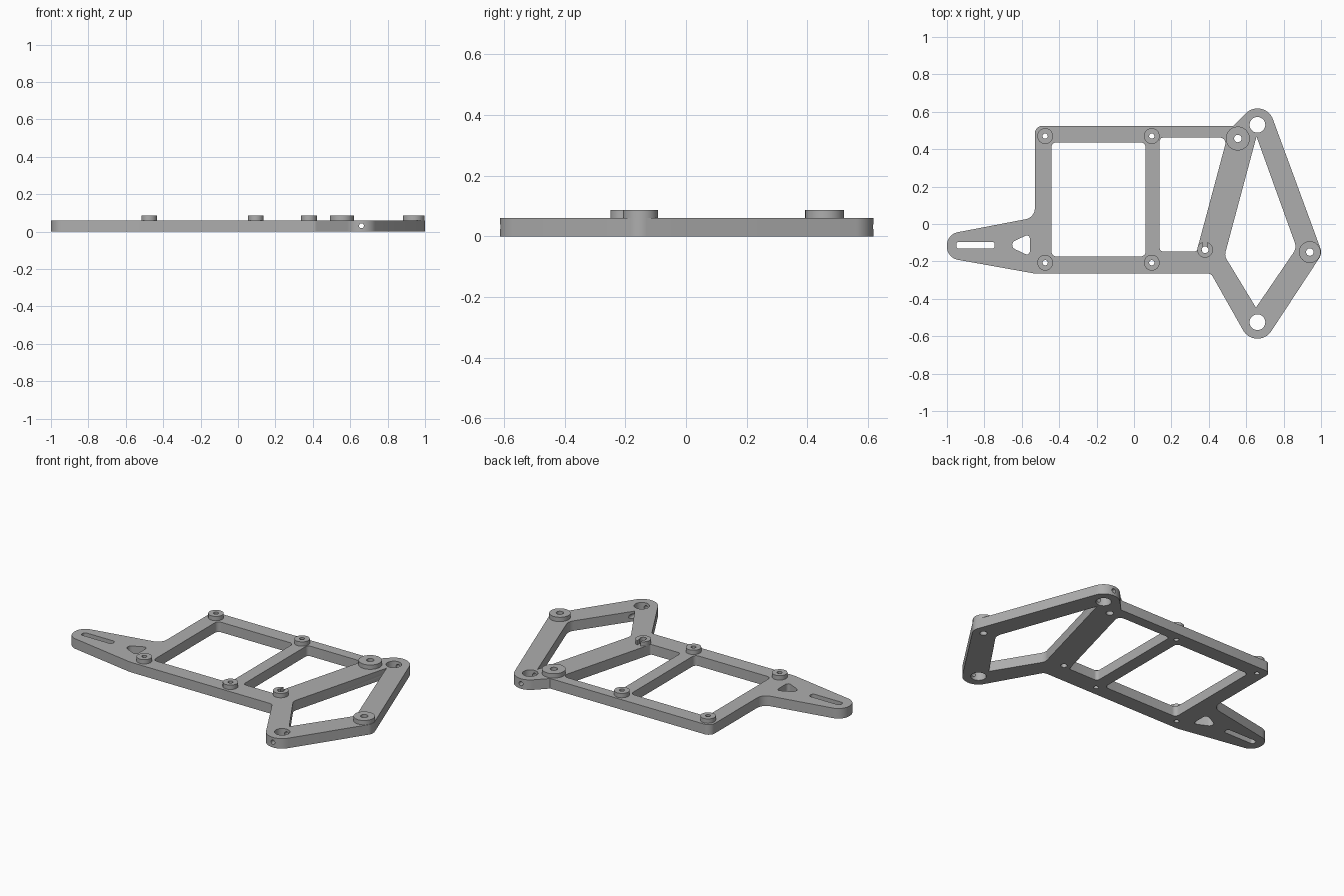
import bpy, bmesh
from math import radians, cos, sin, tan, pi
from mathutils import Vector, Matrix

cube = bpy.data.objects.get("Cube")
if cube:
    bpy.data.objects.remove(cube, do_unlink=True)

grey = bpy.data.materials.new("plain grey")
grey.use_nodes = True
grey.diffuse_color = (0.42, 0.42, 0.42, 1)
grey.node_tree.nodes["Principled BSDF"].inputs["Base Color"].default_value = grey.diffuse_color

PLATE_TOP = 0.06
BOSS_TOP = 0.086


def arc(x, y, r, start, end, steps=16):
    """Points on an arc, angles in degrees."""
    angles = [radians(start + (end - start) * i / steps) for i in range(steps + 1)]
    return [Vector((x + r * cos(a), y + r * sin(a))) for a in angles]


def circle(x, y, r):
    return arc(x, y, r, 0, 360, 32)[:-1]


def fillet(before, corner, after, r, steps=8):
    """Round one corner of a path."""
    u, v = (before - corner).normalized(), (after - corner).normalized()
    half = u.angle(v) / 2
    a, b = corner + u * r / tan(half), corner + v * r / tan(half)
    centre = corner + (u + v).normalized() * r / sin(half)
    sweep = (a - centre).angle_signed(b - centre)
    return [centre + Matrix.Rotation(-sweep * i / steps, 2) @ (a - centre)
            for i in range(steps + 1)]


def path(items):
    """Mix of (x, y, radius) corners and ready-made arcs, as one closed loop."""
    ends = [(i[0], i[-1]) if isinstance(i, list) else (Vector(i[:2]),) * 2 for i in items]
    loop = []
    for n, item in enumerate(items):
        if isinstance(item, list):
            loop += item
        elif item[2] == 0:
            loop.append(Vector(item[:2]))
        else:
            after = ends[(n + 1) % len(items)][0]
            loop += fillet(ends[n - 1][1], Vector(item[:2]), after, item[2])
    return loop


def slab(name, loops, bottom, top):
    """Fill an outline with holes and extrude it upward."""
    bm = bmesh.new()
    for loop in loops:
        verts = [bm.verts.new((p.x, p.y, bottom)) for p in loop]
        for i, v in enumerate(verts):
            bm.edges.new((verts[i - 1], v))
    bmesh.ops.triangle_fill(bm, use_beauty=True, edges=bm.edges[:], normal=(0, 0, 1))
    raised = bmesh.ops.extrude_face_region(bm, geom=bm.faces[:], use_keep_orig=True)
    bmesh.ops.translate(bm, vec=(0, 0, top - bottom),
                        verts=[g for g in raised["geom"] if isinstance(g, bmesh.types.BMVert)])
    bmesh.ops.recalc_face_normals(bm, faces=bm.faces[:])
    mesh = bpy.data.meshes.new(name)
    bm.to_mesh(mesh)
    bm.free()
    mesh.materials.append(grey)
    obj = bpy.data.objects.new(name, mesh)
    bpy.context.collection.objects.link(obj)
    return obj


def activate(obj):
    bpy.ops.object.select_all(action="DESELECT")
    obj.select_set(True)
    bpy.context.view_layer.objects.active = obj


# Bosses: name, x, y, radius, bore
bosses = [
    ("back_right_boss", -0.475, 0.47, 0.042, 0.014),
    ("back_middle_boss", 0.095, 0.47, 0.042, 0.014),
    ("front_right_boss", -0.475, -0.207, 0.042, 0.014),
    ("front_middle_boss", 0.095, -0.207, 0.042, 0.014),
    ("large_back_boss", 0.555, 0.457, 0.064, 0.02),
    ("outer_corner_boss", 0.94, -0.15, 0.058, 0.02),
    ("slotted_boss", 0.38, -0.138, 0.042, 0.018),
]
pivots = [(0.66, 0.53), (0.66, -0.525)]

# Plate outline: tail, square frame and rounded diamond
outline = path([
    (-1, -0.055, 0.07), (-1, -0.181, 0.07), (-0.53, -0.265, 0.1), (0.412, -0.265, 0.03),
    arc(*pivots[1], 0.088, 209.5, 326.7),
    arc(0.94, -0.15, 0.06, -33.3, 20.2),
    arc(*pivots[0], 0.088, 20.2, 135),
    (0.531, 0.525, 0), (-0.53, 0.525, 0.04), (-0.53, 0.035, 0.06),
])

# Openings in the plate
square_window = path([(-0.441, -0.173, 0.025), (0.062, -0.173, 0.025),
                      (0.062, 0.436, 0.025), (-0.441, 0.436, 0.025)])
wedge_window = path([(0.137, -0.147, 0.02), (0.335, -0.147, 0.015),
                     (0.498, 0.462, 0.03), (0.137, 0.462, 0.02)])
diamond_window = path([(0.484, -0.17, 0.05), (0.652, -0.447, 0),
                       (0.87, -0.128, 0.06), (0.655, 0.468, 0)])
tail_slot = path([(-0.95, -0.132, 0.015), (-0.745, -0.132, 0.015),
                  (-0.745, -0.095, 0.015), (-0.95, -0.095, 0.015)])
tail_triangle = path([(-0.685, -0.112, 0.025), (-0.557, -0.172, 0.016), (-0.557, -0.052, 0.016)])

holes = [square_window, wedge_window, diamond_window, tail_slot, tail_triangle]
holes += [circle(x, y, 0.042) for x, y in pivots]
holes += [circle(x, y, bore) for _, x, y, _, bore in bosses]
plate = slab("base_plate", [outline] + holes, 0, PLATE_TOP)

# Cross bore through both pivot ends
bpy.ops.mesh.primitive_cylinder_add(vertices=24, radius=0.013, depth=2,
                                    location=(0.66, 0, 0.031), rotation=(pi / 2, 0, 0))
cutter = bpy.context.object
cutter.name = "bore_cutter"
cutter.hide_render = True
cutter.data.materials.append(grey)
drill = plate.modifiers.new("cross_bore", "BOOLEAN")
drill.operation = "DIFFERENCE"
drill.solver = "EXACT"
drill.object = cutter
activate(plate)
bpy.ops.object.modifier_apply(modifier=drill.name)
bpy.data.objects.remove(cutter, do_unlink=True)

# Raised rings, one of them split at the back
parts = [plate]
for name, x, y, radius, bore in bosses:
    if name == "slotted_boss":
        loops = [arc(x, y, radius, 106, 434, 32) + arc(x, y, bore, 410, 130, 24)]
    else:
        loops = [circle(x, y, radius), circle(x, y, bore)]
    parts.append(slab(name, loops, PLATE_TOP, BOSS_TOP))

for part in parts:
    activate(part)
    bpy.ops.object.shade_smooth_by_angle(angle=radians(30))
